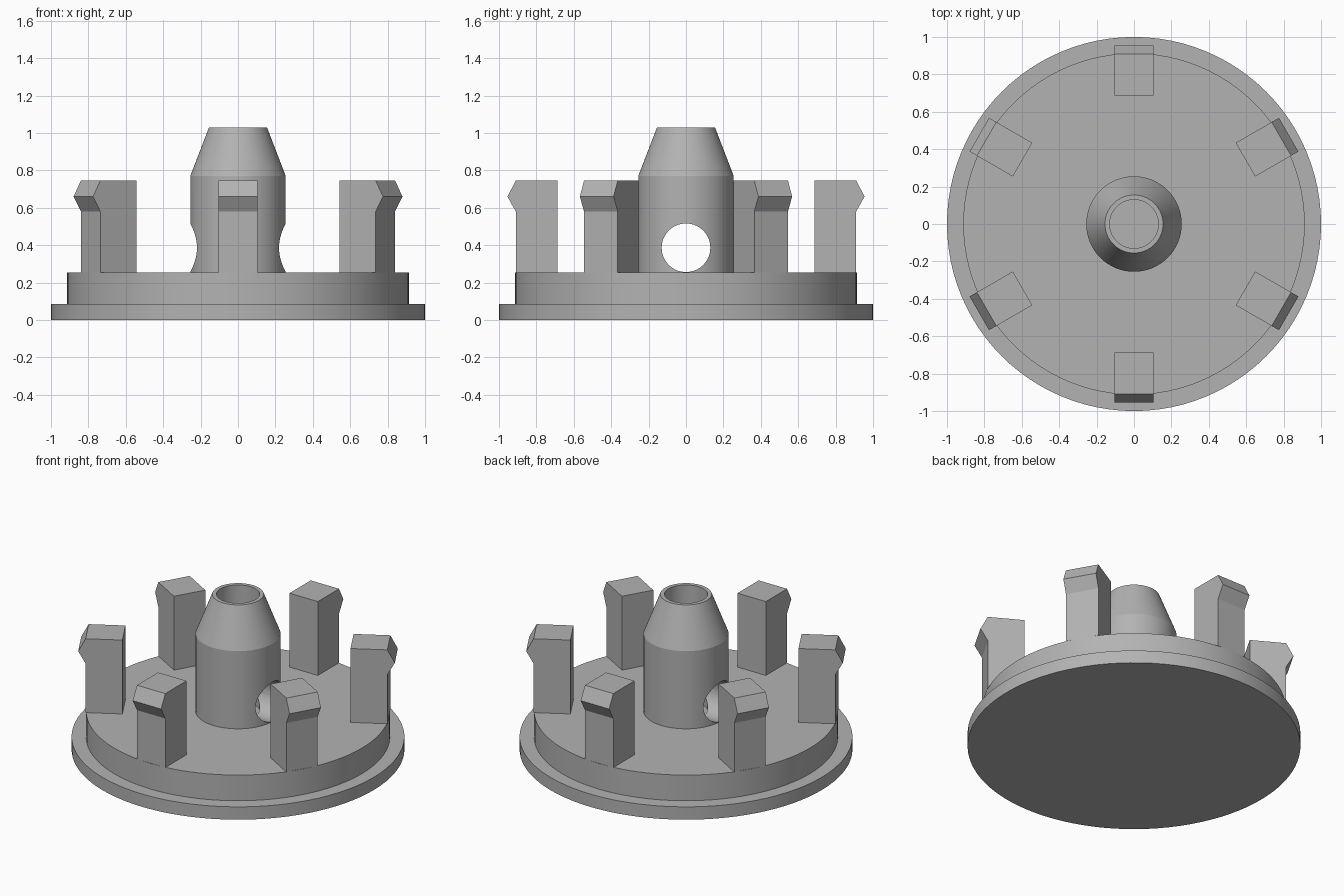
import bpy, bmesh, math
from mathutils import Matrix

if "Cube" in bpy.data.objects:
    bpy.data.objects.remove(bpy.data.objects["Cube"], do_unlink=True)

SEGMENTS = 96
DECK = 0.255       # height of the raised disc
HOLE = 0.13        # radius of the bore and of the cross hole

grey = bpy.data.materials.new("plain_grey")
grey.use_nodes = True
colour = (0.45, 0.45, 0.45, 1)
grey.diffuse_color = colour
grey.node_tree.nodes["Principled BSDF"].inputs["Base Color"].default_value = colour


def add_object(name, bm, smooth=False):
    bmesh.ops.recalc_face_normals(bm, faces=bm.faces)
    mesh = bpy.data.meshes.new(name)
    bm.to_mesh(mesh)
    bm.free()
    mesh.materials.append(grey)
    obj = bpy.data.objects.new(name, mesh)
    bpy.context.collection.objects.link(obj)
    if smooth:
        shade(obj)
    return obj


def select(obj):
    bpy.ops.object.select_all(action='DESELECT')
    obj.select_set(True)
    bpy.context.view_layer.objects.active = obj


def shade(obj):
    select(obj)
    bpy.ops.object.shade_smooth_by_angle(angle=math.radians(20))


def revolve(name, profile, closed=False):
    """Turn an (r, z) profile around the z axis."""
    bm = bmesh.new()
    verts = [bm.verts.new((r, 0, z)) for r, z in profile]
    edges = [bm.edges.new(pair) for pair in zip(verts, verts[1:])]
    if closed:
        edges.append(bm.edges.new((verts[-1], verts[0])))
    bmesh.ops.spin(bm, geom=verts + edges, cent=(0, 0, 0), axis=(0, 0, 1),
                   angle=math.tau, steps=SEGMENTS, use_duplicate=False)
    bmesh.ops.remove_doubles(bm, verts=bm.verts, dist=0.0005)
    return add_object(name, bm, True)


# Stepped round base
revolve("base", [(0, 0), (1, 0), (1, 0.085), (0.913, 0.085),
                 (0.913, DECK), (0, DECK)])

# Hollow tapered post
post = revolve("post", [(0.255, DECK - 0.01), (0.255, 0.77), (0.155, 1.03),
                        (HOLE, 1.03), (HOLE, DECK - 0.01)], closed=True)

# Cross hole through the post
bm = bmesh.new()
bmesh.ops.create_cone(bm, cap_ends=True, segments=64, radius1=HOLE, radius2=HOLE,
                      depth=1, matrix=Matrix.Translation((0, 0, DECK + HOLE + 0.001))
                      @ Matrix.Rotation(math.pi / 2, 4, 'Y'))
cutter = add_object("cross_hole_cutter", bm)
cutter.hide_render = True
select(post)
cut = post.modifiers.new("cross_hole", 'BOOLEAN')
cut.operation = 'DIFFERENCE'
cut.solver = 'EXACT'
cut.object = cutter
bpy.ops.object.modifier_apply(modifier=cut.name)
bpy.data.objects.remove(cutter, do_unlink=True)
shade(post)

# Six snap clips with an outward barb
CLIP = [(0.688, DECK), (0.91, DECK), (0.91, 0.58), (0.955, 0.66),
        (0.91, 0.745), (0.688, 0.745)]
for i in range(6):
    bm = bmesh.new()
    face = bm.faces.new([bm.verts.new((r, -0.104, z)) for r, z in CLIP])
    extruded = bmesh.ops.extrude_face_region(bm, geom=[face])["geom"]
    moved = [g for g in extruded if isinstance(g, bmesh.types.BMVert)]
    bmesh.ops.translate(bm, verts=moved, vec=(0, 0.208, 0))
    clip = add_object(f"clip_{i + 1}", bm)
    clip.rotation_euler.z = math.radians(30 + 60 * i)
